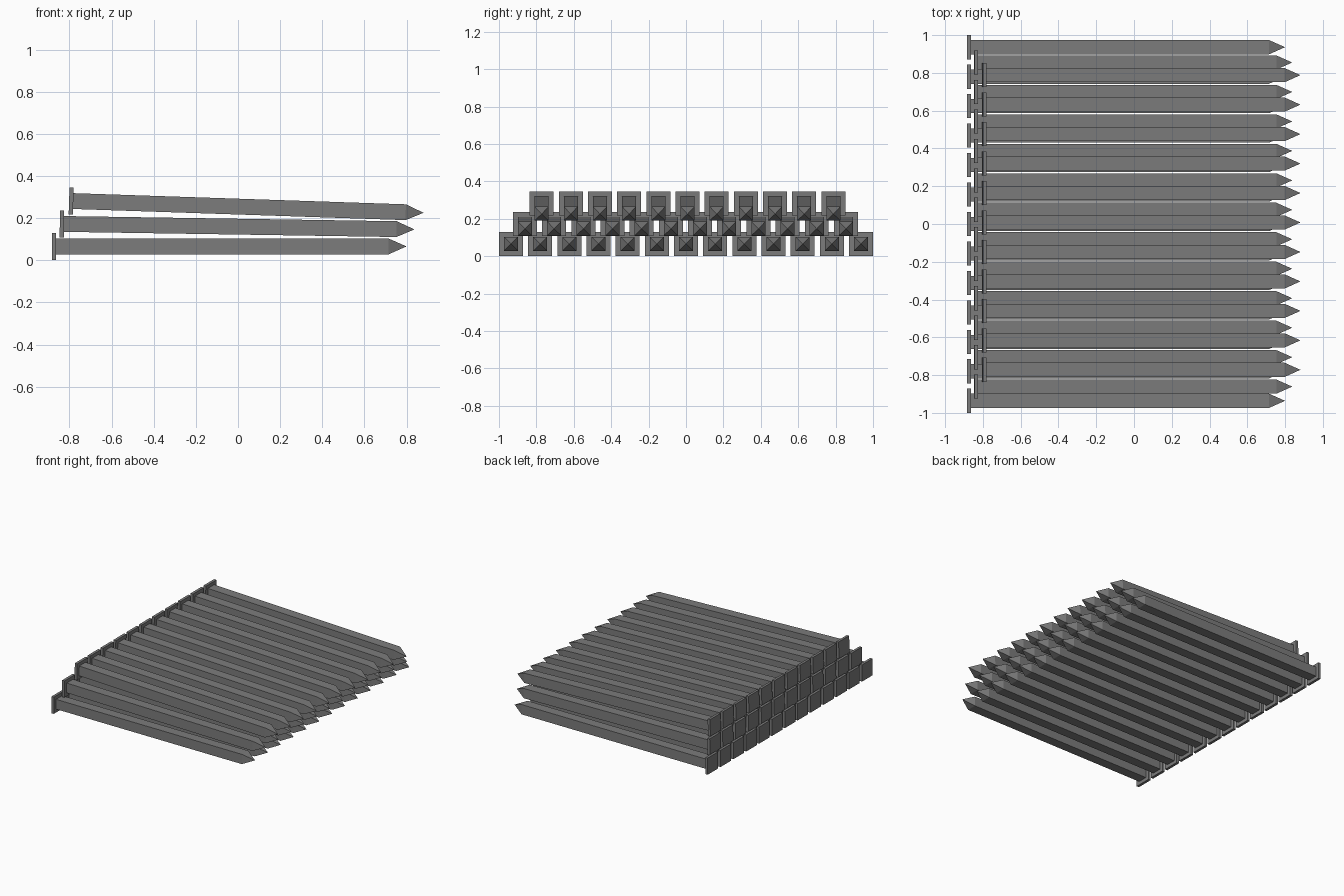
import bpy, bmesh, math
from mathutils import Matrix

if "Cube" in bpy.data.objects:
    bpy.data.objects.remove(bpy.data.objects["Cube"])

steel = bpy.data.materials.new("dark_steel")
steel.diffuse_color = (0.2, 0.2, 0.2, 1)
steel.use_nodes = True
steel.node_tree.nodes["Principled BSDF"].inputs["Base Color"].default_value = steel.diffuse_color

HEAD, HEAD_T = 0.128, 0.02      # square head size and thickness
SHAFT, TIP, LENGTH = 0.075, 0.085, 1.684
PITCH = 0.156


def nail_mesh():
    """Square nail along +x, back of the head at the origin."""
    bm = bmesh.new()
    # head plate
    bmesh.ops.create_cube(bm, size=1, matrix=Matrix.Translation((HEAD_T / 2, 0, 0))
                          @ Matrix.Diagonal((HEAD_T, HEAD, HEAD, 1)))
    # shaft with pyramid tip
    h = SHAFT / 2
    corners = [(-h, -h), (h, -h), (h, h), (-h, h)]
    a = [bm.verts.new((HEAD_T, y, z)) for y, z in corners]
    b = [bm.verts.new((LENGTH - TIP, y, z)) for y, z in corners]
    point = bm.verts.new((LENGTH, 0, 0))
    bm.faces.new(a)
    for i in range(4):
        j = (i + 1) % 4
        bm.faces.new((a[i], a[j], b[j], b[i]))
        bm.faces.new((b[i], b[j], point))
    bmesh.ops.recalc_face_normals(bm, faces=bm.faces)
    me = bpy.data.meshes.new("nail")
    bm.to_mesh(me)
    bm.free()
    me.materials.append(steel)
    return me


mesh = nail_mesh()

# stacked rows: name, count, head x, head z, downward slope, y offset
rows = [("bottom_nail", 13, -0.884, 0.066, 0.0, 0.0),
        ("middle_nail", 12, -0.846, 0.173, 0.0155, -0.003),
        ("top_nail", 11, -0.802, 0.282, 0.0335, 0.008)]
for name, count, x, z, slope, dy in rows:
    for i in range(count):
        ob = bpy.data.objects.new(f"{name}_{i + 1}", mesh)
        ob.location = (x, (i - (count - 1) / 2) * PITCH + dy, z)
        ob.rotation_euler = (0, math.atan(slope), 0)
        bpy.context.collection.objects.link(ob)
